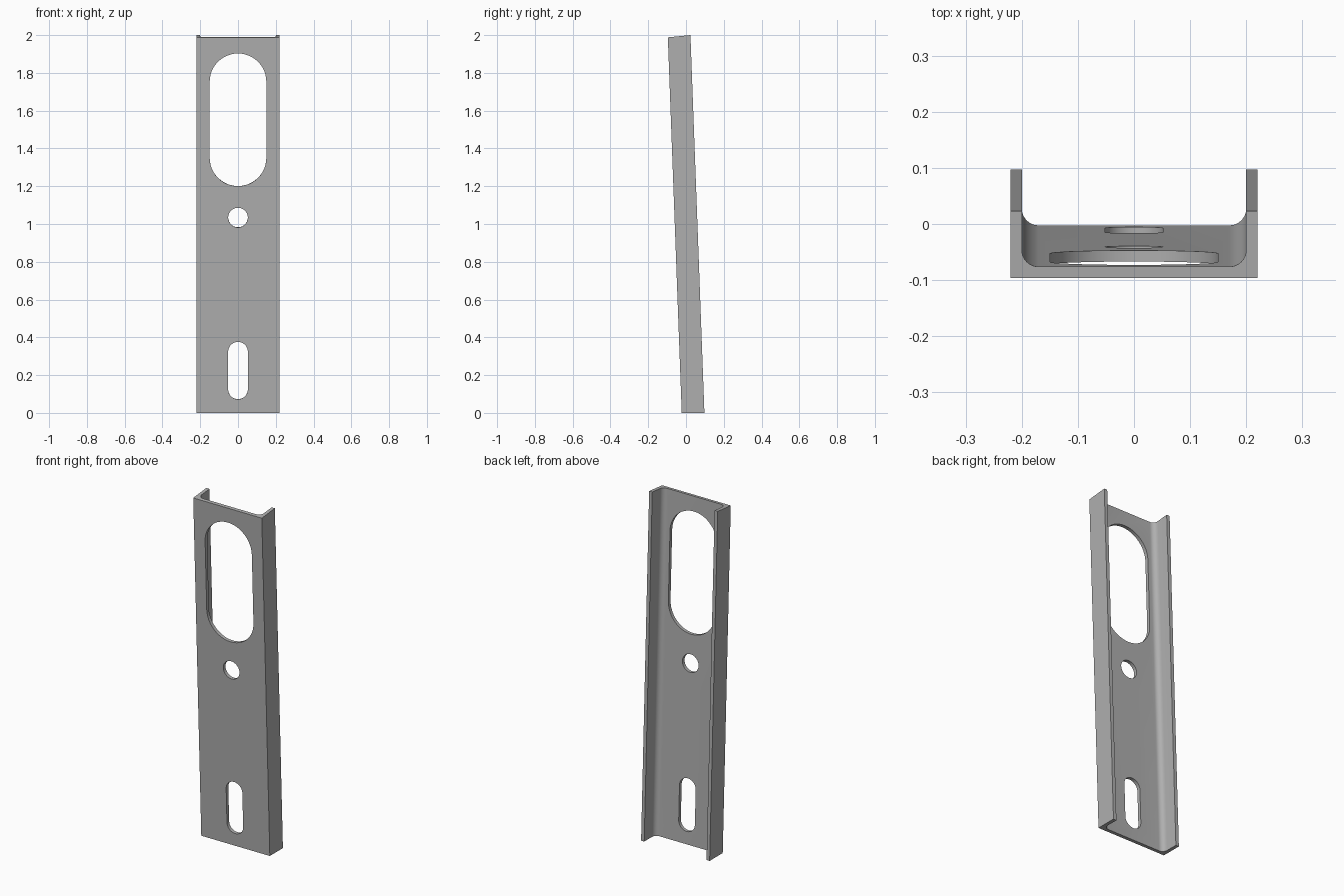
import bpy, bmesh
from math import cos, sin, pi, atan

cube = bpy.data.objects.get("Cube")
if cube:
    bpy.data.objects.remove(cube, do_unlink=True)

LEAN = 0.037          # backward shift per unit of height
FRONT = -0.0225       # front face at the foot
HALF, DEPTH, WALL, FILLET = 0.22, 0.12, 0.02, 0.03

steel = bpy.data.materials.new("grey steel")
steel.use_nodes = True
grey = (0.43, 0.43, 0.43, 1)
steel.diffuse_color = grey
steel.node_tree.nodes["Principled BSDF"].inputs["Base Color"].default_value = grey


def prism(name, lower, upper):
    """Closed solid between two matching outlines."""
    bm = bmesh.new()
    a = [bm.verts.new(p) for p in lower]
    b = [bm.verts.new(p) for p in upper]
    n = len(a)
    bm.faces.new(a[::-1])
    bm.faces.new(b)
    for i in range(n):
        j = (i + 1) % n
        bm.faces.new((a[i], a[j], b[j], b[i]))
    bmesh.ops.recalc_face_normals(bm, faces=bm.faces[:])
    mesh = bpy.data.meshes.new(name)
    bm.to_mesh(mesh)
    bm.free()
    obj = bpy.data.objects.new(name, mesh)
    bpy.context.collection.objects.link(obj)
    mesh.materials.append(steel)
    return obj


# Channel profile: square outside corners, rounded inside corners
inner = HALF - WALL
right = [(HALF, 0), (HALF, DEPTH), (inner, DEPTH)]
for i in range(9):
    t = i / 8 * pi / 2
    right.append((inner - FILLET + FILLET * cos(t),
                  WALL + FILLET - FILLET * sin(t)))
profile = right + [(-x, d) for x, d in reversed(right)]

# Leaning channel with a flat foot and a slightly sloped top
foot = [(x, FRONT + d, 0) for x, d in profile]
head = []
for x, d in profile:
    z = 1.988 + 0.1 * d
    head.append((x, FRONT + d - LEAN * z, z))
channel = prism("channel_bracket", foot, head)


def slot_cutter(name, radius, low, high):
    """Round-ended cutter passing squarely through the web."""
    mid, straight = (low + high) / 2, (high - low) / 2 - radius
    outline = []
    for side, start in ((1, 0), (-1, pi)):
        for i in range(25):
            if straight < 0.001 and i == 24:
                continue
            t = start + pi * i / 24
            outline.append((radius * cos(t), side * straight + radius * sin(t)))
    cutter = prism(name, [(x, -0.1, z) for x, z in outline],
                   [(x, 0.1, z) for x, z in outline])
    cutter.location = (0, FRONT - LEAN * mid, mid)
    cutter.rotation_euler.x = atan(LEAN)
    cutter.hide_render = True
    return cutter


# Large window, round hole and lower slot
cutters = [slot_cutter("window_cutter", 0.15, 1.2, 1.903),
           slot_cutter("hole_cutter", 0.052, 0.982, 1.086),
           slot_cutter("slot_cutter", 0.052, 0.072, 0.376)]
bpy.context.view_layer.objects.active = channel
for cutter in cutters:
    mod = channel.modifiers.new(cutter.name, 'BOOLEAN')
    mod.operation = 'DIFFERENCE'
    mod.solver = 'EXACT'
    mod.object = cutter
    bpy.ops.object.modifier_apply(modifier=mod.name)
for cutter in cutters:
    bpy.data.objects.remove(cutter, do_unlink=True)

bpy.ops.object.select_all(action='DESELECT')
channel.select_set(True)
bpy.ops.object.shade_smooth_by_angle(angle=0.6)
